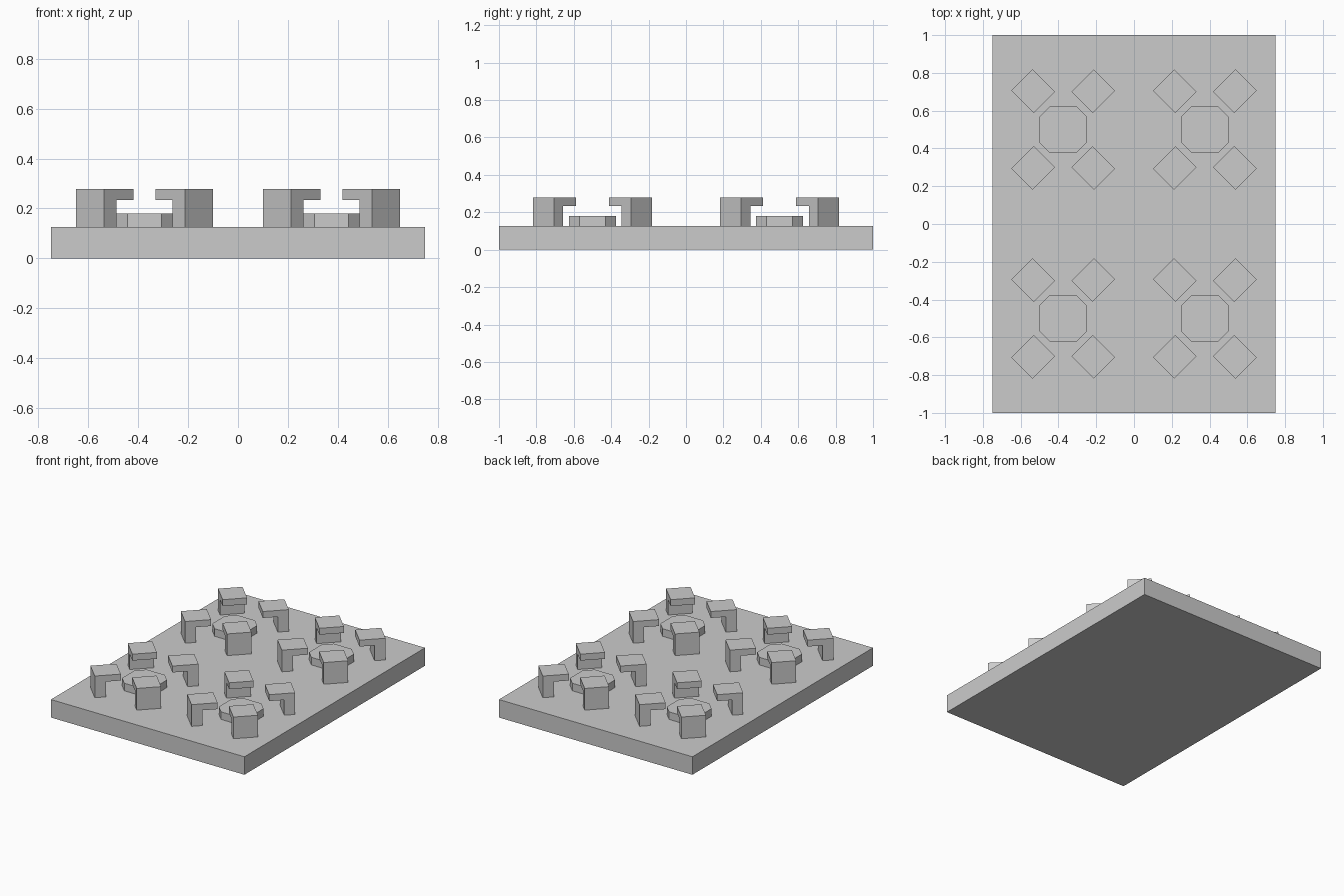
import bpy, bmesh, math
from mathutils import Matrix, Vector

if "Cube" in bpy.data.objects:
    bpy.data.objects.remove(bpy.data.objects["Cube"])

PLATE_TOP = 0.126


def prism(name, profile, depth, matrix=Matrix()):
    """Extrude a closed 3D profile along the depth vector."""
    bm = bmesh.new()
    face = bm.faces.new([bm.verts.new(p) for p in profile])
    ext = bmesh.ops.extrude_face_region(bm, geom=[face], use_keep_orig=True)
    top = [g for g in ext["geom"] if isinstance(g, bmesh.types.BMVert)]
    bmesh.ops.translate(bm, verts=top, vec=Vector(depth))
    bmesh.ops.recalc_face_normals(bm, faces=bm.faces)
    mesh = bpy.data.meshes.new(name)
    bm.to_mesh(mesh)
    bm.free()
    obj = bpy.data.objects.new(name, mesh)
    obj.matrix_world = matrix
    bpy.context.collection.objects.link(obj)
    return obj


# Base plate
prism("base_plate", [(-0.75, -1, 0), (0.75, -1, 0), (0.75, 1, 0), (-0.75, 1, 0)],
      (0, 0, PLATE_TOP))

# Octagonal pad outline: square with cut corners
R, C = 0.125, 0.069
octagon = [(R, -C, 0), (R, C, 0), (C, R, 0), (-C, R, 0),
           (-R, C, 0), (-R, -C, 0), (-C, -R, 0), (C, -R, 0)]

# Hooked clip side profile; local -x points towards the pad
HU, HV = 0.084, 0.079
INNER, LIP, TOP = 0.013, 0.107, 0.152
hook = [(HU, -HV, 0), (HU, -HV, TOP), (-HU, -HV, TOP),
        (-HU, -HV, LIP), (INNER, -HV, LIP), (INNER, -HV, 0)]

# Four stations, each a pad ringed by four inward-facing clips
for cx in (-0.375, 0.375):
    for cy in (-0.5, 0.5):
        prism("pad", octagon, (0, 0, 0.053), Matrix.Translation((cx, cy, PLATE_TOP)))
        for sx in (-1, 1):
            for sy in (-1, 1):
                place = Matrix.Translation((cx + sx * 0.159, cy + sy * 0.203, PLATE_TOP))
                turn = Matrix.Rotation(math.atan2(sy, sx), 4, 'Z')
                prism("clip", hook, (0, 2 * HV, 0), place @ turn)
